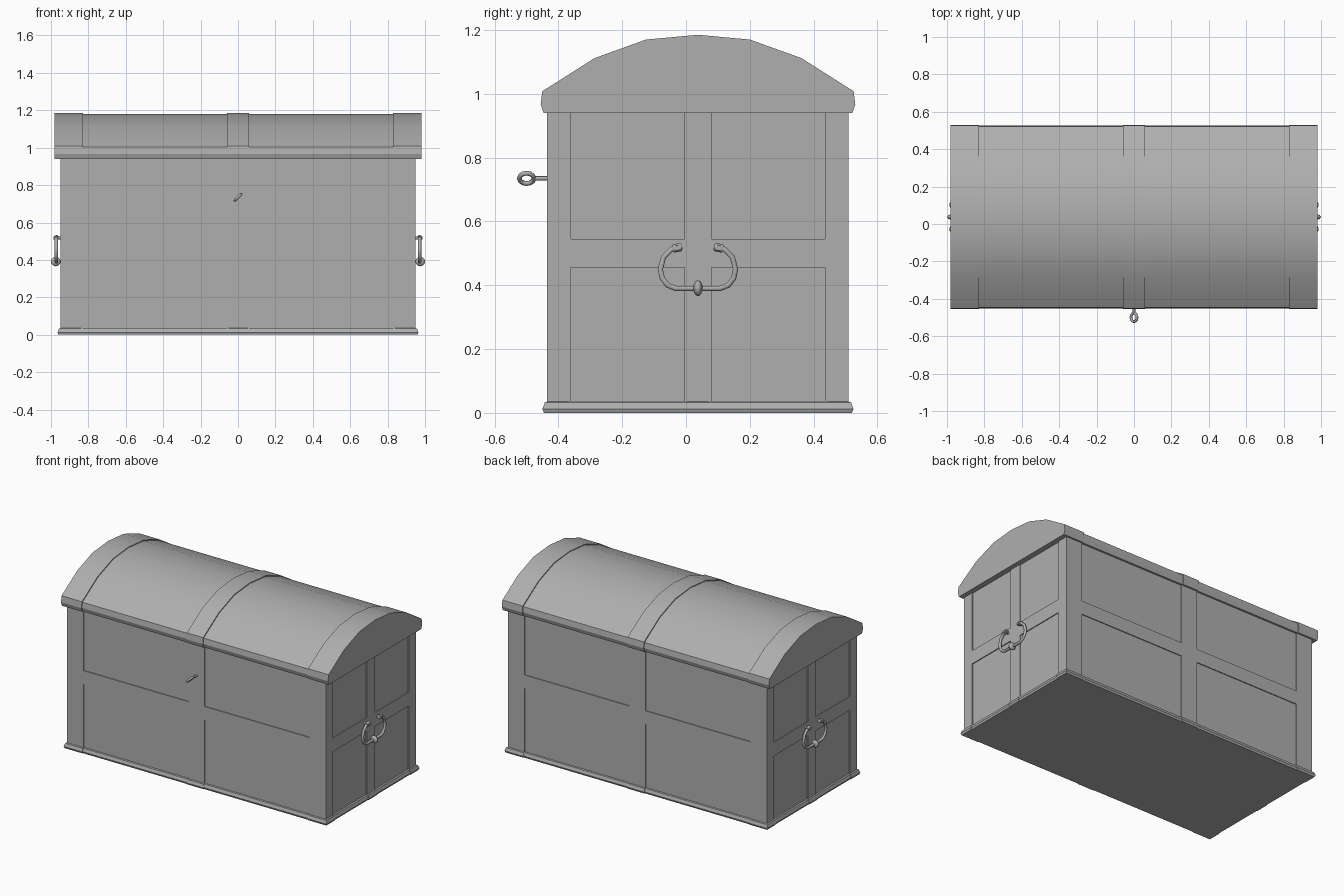
import bpy, bmesh, math
from mathutils import Vector

if "Cube" in bpy.data.objects:
    bpy.data.objects.remove(bpy.data.objects["Cube"])

CY = 0.0375   # middle of the chest in y
X1, X2 = 0.06, 0.83            # strap edges along x
Y1, Y2 = 0.0425, 0.3975        # strap edges along y (from CY)

# Mid grey for the whole chest
GREY = bpy.data.materials.new("chest_grey")
GREY.diffuse_color = (0.43, 0.43, 0.43, 1)
GREY.use_nodes = True
GREY.node_tree.nodes["Principled BSDF"].inputs["Base Color"].default_value = GREY.diffuse_color


def smooth_object(ob, angle):
    bpy.ops.object.select_all(action='DESELECT')
    ob.select_set(True)
    bpy.context.view_layer.objects.active = ob
    bpy.ops.object.shade_smooth_by_angle(angle=math.radians(angle))


def finish(name, bm, smooth=None):
    bmesh.ops.recalc_face_normals(bm, faces=bm.faces)
    me = bpy.data.meshes.new(name)
    bm.to_mesh(me)
    bm.free()
    ob = bpy.data.objects.new(name, me)
    bpy.context.collection.objects.link(ob)
    if smooth:
        smooth_object(ob, smooth)


def skin(bm, loops):
    """Join successive vertex loops and cap both ends."""
    rings = [[bm.verts.new(p) for p in loop] for loop in loops]
    n = len(rings[0])
    for a, b in zip(rings, rings[1:]):
        for i in range(n):
            bm.faces.new((a[i], a[(i + 1) % n], b[(i + 1) % n], b[i]))
    bm.faces.new(rings[0])
    bm.faces.new(rings[-1])


# Body: box cut into a grid, panels pushed in between the straps
bm = bmesh.new()
hx, hy, top = 0.95, 0.4725, 0.975
skin(bm, [[(-hx, CY - hy, z), (hx, CY - hy, z), (hx, CY + hy, z), (-hx, CY + hy, z)]
          for z in (0.006, top)])
bmesh.ops.recalc_face_normals(bm, faces=bm.faces)
cuts = [((s * x, 0, 0), (1, 0, 0)) for x in (X1, X2) for s in (-1, 1)]
cuts += [((0, CY + s * y, 0), (0, 1, 0)) for y in (Y1, Y2) for s in (-1, 1)]
cuts += [((0, 0, z), (0, 0, 1)) for z in (0.455, 0.545)]
for co, no in cuts:
    bmesh.ops.bisect_plane(bm, geom=bm.verts[:] + bm.edges[:] + bm.faces[:],
                           plane_co=co, plane_no=no)
panels = []
for f in bm.faces:
    c = f.calc_center_median()
    if abs(f.normal.z) > 0.5 or 0.455 < c.z < 0.545:
        continue
    if abs(f.normal.y) > 0.5 and X1 < abs(c.x) < X2:
        panels.append(f)
    if abs(f.normal.x) > 0.5 and Y1 < abs(c.y - CY) < Y2:
        panels.append(f)
for f in bmesh.ops.extrude_discrete_faces(bm, faces=panels)['faces']:
    f.normal_update()
    bmesh.ops.translate(bm, verts=f.verts[:], vec=f.normal * -0.006)
finish("body", bm)


# Base moulding with thicker pads under every strap
def moulding(name, cx, cy, ax, ay, grow):
    bm = bmesh.new()
    loops = []
    for d, z in ((0.006, 0), (0.011, 0.012), (0.004, 0.032), (-0.003, 0.034 + grow / 4)):
        x, y = ax + d + grow, ay + d + grow
        loops.append([(cx - x, cy - y, z), (cx + x, cy - y, z),
                      (cx + x, cy + y, z), (cx - x, cy + y, z)])
    skin(bm, loops)
    finish(name, bm)


moulding("base_moulding", 0, CY, hx, hy, 0)
moulding("base_strap_front_back", 0, CY, X1 - 0.01, hy, 0.004)
moulding("base_strap_sides", 0, CY, hx, Y1 - 0.01, 0.004)
for sx in (-1, 1):
    for sy in (-1, 1):
        moulding("base_corner", sx * (hx + X2 + 0.01) / 2, CY + sy * (hy + Y2 + 0.01) / 2,
                 (hx - X2 - 0.01) / 2, (hy - Y2 - 0.01) / 2, 0.004)


# Lid: arched profile drawn along x, with raised straps
HALF = [(0.484, 0.94), (0.493, 0.967), (0.488, 1.008), (0.324, 1.112), (0.163, 1.17)]


def arch(name, xa, xb, inset):
    prof = [(CY - y + inset, z - (inset if z > 1 else 0)) for y, z in HALF]
    prof += [(CY, 1.185 - inset)]
    prof += [(CY + y - inset, z - (inset if z > 1 else 0)) for y, z in reversed(HALF)]
    bm = bmesh.new()
    skin(bm, [[(x, y, z) for y, z in prof] for x in (xa, xb)])
    finish(name, bm, 22)


arch("lid", -0.978, 0.978, 0.005)
arch("lid_strap_middle", -X1, X1, 0)
for s in (-1, 1):
    arch("lid_strap_end", s * X2, s * 0.98, 0)


# Small hardware helper
def rod(name, a, b, r, sides=8):
    a, b = Vector(a), Vector(b)
    bpy.ops.mesh.primitive_cylinder_add(vertices=sides, radius=r, depth=(b - a).length,
                                        location=(a + b) / 2)
    ob = bpy.context.object
    ob.name = name
    ob.rotation_euler = (b - a).to_track_quat('Z', 'Y').to_euler()
    smooth_object(ob, 50)


# Side handles: bent bar, two pins with collars and a centre knob
BAR = [(0.05, 0.521), (0.083, 0.513), (0.108, 0.488), (0.118, 0.45),
       (0.112, 0.422), (0.095, 0.4), (0.07, 0.39)]
for s in (-1, 1):
    pts = [(-y, z) for y, z in BAR] + [(y, z) for y, z in reversed(BAR)]
    cu = bpy.data.curves.new("handle_bar", 'CURVE')
    cu.dimensions = '3D'
    cu.bevel_depth = 0.0095
    cu.bevel_resolution = 1
    cu.use_fill_caps = True
    sp = cu.splines.new('POLY')
    sp.points.add(len(pts) - 1)
    for p, (y, z) in zip(sp.points, pts):
        p.co = (s * 0.971, CY + y, z, 1)
    bpy.context.collection.objects.link(bpy.data.objects.new("handle_bar", cu))
    for t in (-1, 1):
        rod("handle_pin", (s * 0.935, CY + t * 0.065, 0.517),
            (s * 0.986, CY + t * 0.065, 0.517), 0.009)
        rod("handle_collar", (s * 0.971, CY + t * 0.052, 0.52),
            (s * 0.971, CY + t * 0.078, 0.515), 0.013)
    bpy.ops.mesh.primitive_uv_sphere_add(segments=8, ring_count=6, radius=1,
                                         location=(s * 0.974, CY, 0.391))
    knob = bpy.context.object
    knob.name = "handle_knob"
    knob.scale = (0.026, 0.015, 0.025)
    smooth_object(knob, 60)

# Front eye ring on a short shank, tilted 45 degrees
rod("eye_shank", (0, -0.425, 0.735), (0, -0.478, 0.735), 0.007)
bpy.ops.mesh.primitive_torus_add(major_segments=12, minor_segments=8, major_radius=0.023,
                                 minor_radius=0.0075, location=(0, -0.4995, 0.735),
                                 rotation=(0, math.radians(135), 0))
bpy.context.object.name = "eye_ring"
smooth_object(bpy.context.object, 60)

for ob in bpy.data.objects:
    ob.data.materials.append(GREY)
